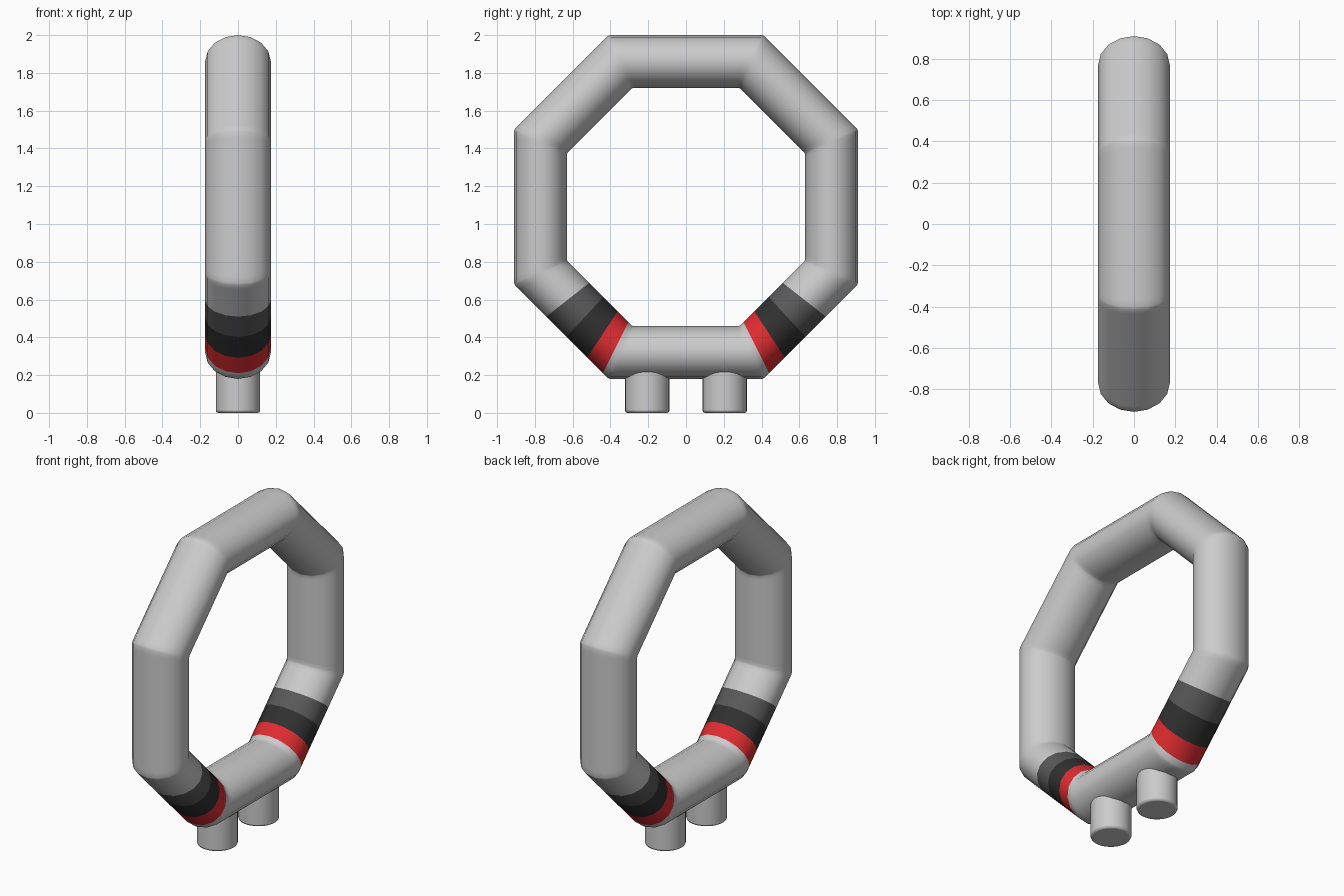
import bpy, bmesh, math
from math import sin, cos, pi, floor

if "Cube" in bpy.data.objects:
    bpy.data.objects.remove(bpy.data.objects["Cube"])

SIDES = 16
K = 0.451                 # corner offset of the octagon
CENTRE_Z = 1.09
CORNERS = [(-K, -1), (K, -1), (1, -K), (1, K), (K, 1), (-K, 1), (-1, K), (-1, -K)]


def material(name, colour):
    m = bpy.data.materials.new(name)
    m.diffuse_color = (*colour, 1)
    m.use_nodes = True
    m.node_tree.nodes["Principled BSDF"].inputs["Base Color"].default_value = m.diffuse_color
    return m


def smooth(ob, angle):
    bpy.ops.object.select_all(action='DESELECT')
    ob.select_set(True)
    bpy.context.view_layer.objects.active = ob
    bpy.ops.object.shade_smooth_by_angle(angle=math.radians(angle))


def section(t):
    """Oval cross-section at position t (in octagon sides) round the ring."""
    k = floor(t)
    f = t - k
    (y0, z0), (y1, z1) = CORNERS[k % 8], CORNERS[(k + 1) % 8]
    y, z = y0 + (y1 - y0) * f, z0 + (z1 - z0) * f
    pts = []
    for i in range(SIDES):
        a = 2 * pi * i / SIDES
        s = 0.77 + 0.14 * sin(a)
        pts.append((0.174 * cos(a), y * s, CENTRE_Z + z * s))
    return pts


def tube(name, start, end, mat=None):
    """Length of the ring, with tight support loops at each corner."""
    stops = {start, end}
    for k in range(-1, 9):
        stops |= {k + d for d in (-0.05, -0.01, 0.01, 0.05) if start < k + d < end}
    bm = bmesh.new()
    rings = [[bm.verts.new(p) for p in section(t)] for t in sorted(stops)]
    for r0, r1 in zip(rings, rings[1:]):
        for j in range(SIDES):
            n = (j + 1) % SIDES
            bm.faces.new((r0[j], r0[n], r1[n], r1[j]))
    me = bpy.data.meshes.new(name)
    bm.to_mesh(me)
    bm.free()
    ob = bpy.data.objects.new(name, me)
    bpy.context.collection.objects.link(ob)
    if mat:
        me.materials.append(mat)
    smooth(ob, 60)


# octagonal ring: upper arch and bottom bar
tube("ring_arch", 1.66, 7.34)
tube("ring_bottom", -0.06, 1.06)

# coloured stripes on both lower diagonals
stripes = [
    ("red_stripe", 0.06, 0.225, material("red", (0.75, 0.025, 0.03))),
    ("black_stripe", 0.225, 0.445, material("black", (0.03, 0.03, 0.03))),
    ("grey_stripe", 0.445, 0.66, material("dark_grey", (0.1, 0.1, 0.1))),
]
for name, a, b, mat in stripes:
    tube(name + "_right", 1 + a, 1 + b, mat)
    tube(name + "_left", -b, -a, mat)

# two short pegs under the ring
for side, y in (("left", -0.205), ("right", 0.205)):
    bpy.ops.mesh.primitive_cylinder_add(vertices=32, radius=0.117, depth=0.3,
                                        location=(0, y, 0.15))
    peg = bpy.context.object
    peg.name = "peg_" + side
    bev = peg.modifiers.new("soft_rim", 'BEVEL')
    bev.width = 0.012
    bev.segments = 2
    bev.limit_method = 'ANGLE'
    bev.angle_limit = math.radians(40)
    smooth(peg, 50)
